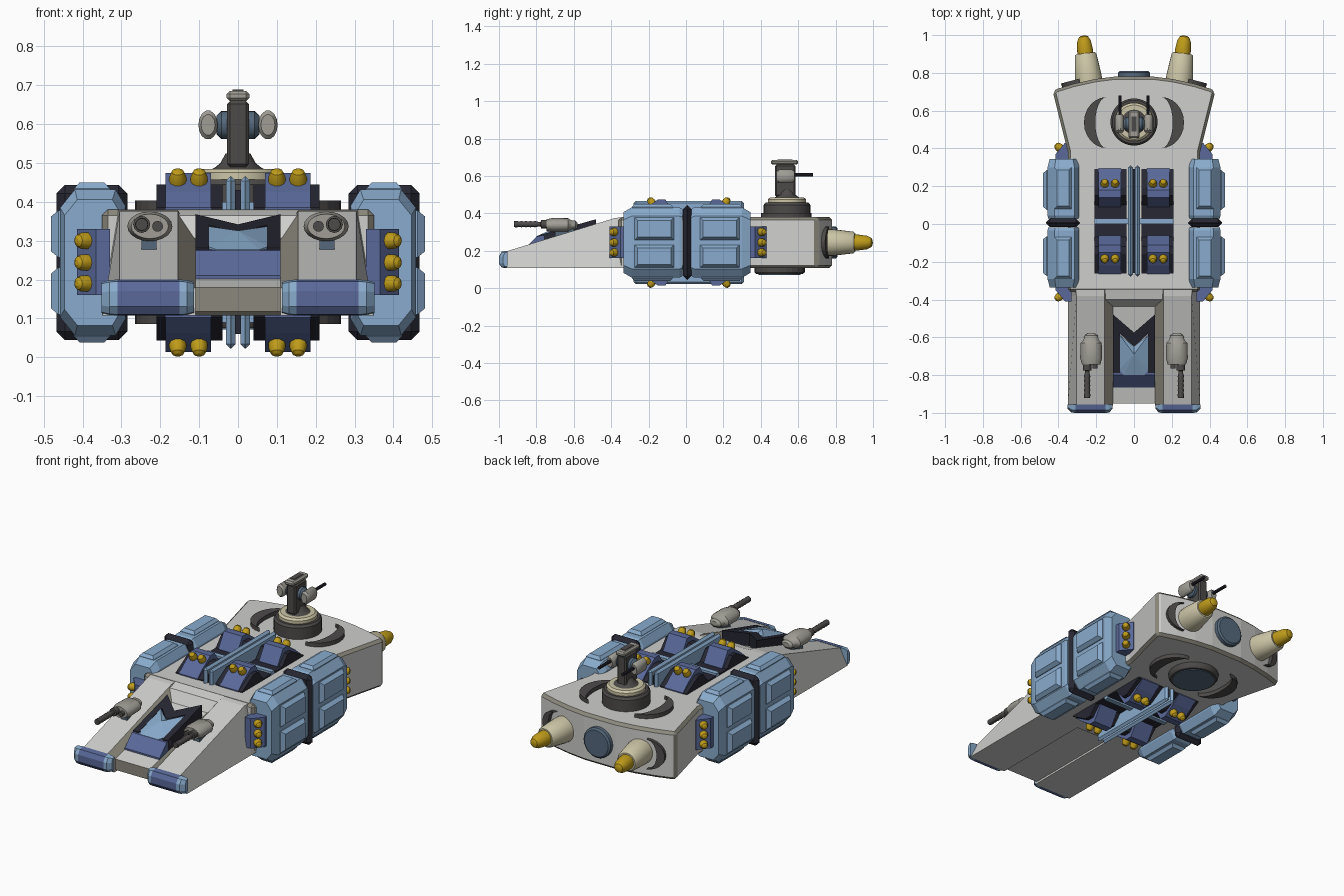
import bpy, bmesh
from math import sin, cos, pi, radians
from mathutils import Vector, Matrix

if "Cube" in bpy.data.objects:
    bpy.data.objects.remove(bpy.data.objects["Cube"])

COL = {"light_grey": (.62, .62, .61), "olive_grey": (.26, .25, .20), "light_blue": (.25, .41, .61),
       "dark_blue": (.10, .14, .32), "black": (.02, .02, .033), "dark_grey": (.075, .07, .068),
       "gold": (.52, .33, .01), "beige": (.60, .56, .38), "steel_blue": (.09, .14, .20),
       "gun_grey": (.35, .34, .30)}
MATS = {}
for k, c in COL.items():
    MATS[k] = bpy.data.materials.new(k)
    MATS[k].diffuse_color = (*c, 1)
CZ = .244  # height of the horizontal mirror plane


def loft(name, rings, mats, sym="", cy=.01, rule=None, smooth=False, poke=0):
    """Skin a list of equal-length 3D rings; sym lists the axes to mirror across."""
    mats = mats.split()
    bm = bmesh.new()
    flips = [(x, y, z) for x in ((0, 1) if "x" in sym else (0,))
             for y in ((0, 1) if "y" in sym else (0,)) for z in ((0, 1) if "z" in sym else (0,))]
    for fx, fy, fz in flips:
        vs = [[bm.verts.new((-p[0] if fx else p[0], 2 * cy - p[1] if fy else p[1],
                             2 * CZ - p[2] if fz else p[2])) for p in r] for r in rings]
        n = len(rings[0])
        for a, b in zip(vs, vs[1:]):
            for i in range(n):
                bm.faces.new((a[i], a[(i + 1) % n], b[(i + 1) % n], b[i]))
        bm.faces.new(vs[0])
        top = bm.faces.new(vs[-1])
        if poke:
            bmesh.ops.poke(bm, faces=[top], offset=0)
            bm.verts.ensure_lookup_table()
            bm.verts[-1].co.z += poke
    bmesh.ops.recalc_face_normals(bm, faces=bm.faces)
    if rule:
        for f in bm.faces:
            f.material_index = rule(f)
    me = bpy.data.meshes.new(name)
    bm.to_mesh(me)
    bm.free()
    ob = bpy.data.objects.new(name, me)
    bpy.context.collection.objects.link(ob)
    for m in mats:
        me.materials.append(MATS[m])
    if smooth:
        bpy.ops.object.select_all(action='DESELECT')
        ob.select_set(True)
        bpy.context.view_layer.objects.active = ob
        bpy.ops.object.shade_smooth_by_angle(angle=radians(35))
    return ob


def prism(name, pts, axis, a, b, mats, sym="", **kw):
    """Extrude a 2D profile along an axis (x: y,z points; y: x,z points; z: x,y points)."""
    put = {"x": lambda p, t: (t, *p), "y": lambda p, t: (p[0], t, p[1]), "z": lambda p, t: (*p, t)}[axis]
    return loft(name, [[put(p, t) for p in pts] for t in (a, b)], mats, sym, **kw)


def box(name, x, y, z, mats, sym="", bevel=0, **kw):
    ob = prism(name, [(x[0], y[0]), (x[1], y[0]), (x[1], y[1]), (x[0], y[1])], "z", z[0], z[1], mats, sym, **kw)
    if bevel:
        ob.modifiers.new("bevel", 'BEVEL').width = bevel
    return ob


def tube(name, p, d, prof, mats, sym="", n=20, squash=(1, 1), **kw):
    """Round part along direction d from p; prof is (distance, radius) pairs."""
    q = Vector(d).to_track_quat('Z', 'Y')
    rings = [[Vector(p) + q @ Vector((r * squash[0] * cos(2 * pi * i / n), r * squash[1] * sin(2 * pi * i / n), t))
              for i in range(n)] for t, r in prof]
    return loft(name, rings, mats, sym, smooth=True, **kw)


def crescent(h, w, w2, n=12):
    ang = [-pi / 2 + pi * i / n for i in range(n + 1)]
    return [(w * cos(a), h * sin(a)) for a in ang] + [(w2 * cos(a), h * sin(a)) for a in ang[-2:0:-1]]


# Main hull: waist, flared tail and curved stern, with coloured edge bevels
half = [(.35, -.36), (.35, .38), (.43, .70)] + [(x, .785 - .42 * x * x) for x in (.41, .32, .21, .1)]
hull = prism("main_hull", half + [(-x, y) for x, y in reversed(half)], "z", .107, .38, "light_grey olive_grey")
bv = hull.modifiers.new("bevel", 'BEVEL')
bv.width, bv.segments, bv.material = .015, 1, 1

# Sloped nose prongs with a trench between them
nose = [[(.11, y, .107), (.35, y, .107), (w, y, zt), (.155, y, zt), (.11, y, fl)]
        for y, w, zt, fl in ((-.96, .305, .197, .178), (-.38, .305, .375, .32), (-.33, .31, .38, .33))]
loft("nose_prong", nose, "light_grey olive_grey", "x",
     rule=lambda f: int(abs(f.calc_center_median().x) < .15 and f.normal.z > .1))
prism("trench_floor", [(-.95, .118), (-.95, .18), (-.36, .325), (-.36, .118)], "x", -.112, .112,
      "light_grey olive_grey", rule=lambda f: int(f.normal.y < -.9))
prism("trench_back", [(-.44, .30), (-.40, .365), (-.34, .38), (-.34, .30)], "x", -.155, .155, "light_grey")

# Rounded nose tips with lighter end caps
tip = [(-.955, .107), (-.985, .11), (-1, .13), (-1, .17), (-.985, .195), (-.955, .2)]
prism("nose_tip", tip, "x", .15, .31, "dark_blue", "x")
for x0, x1 in ((.31, .352), (.15, .113)):
    loft("nose_tip_cap", [[(x, -.955 + (y + .955) * s, .153 + (z - .153) * s2) for y, z in tip]
                          for x, s, s2 in ((x0, 1, 1), ((x0 + x1) / 2, .97, .97), (x1, .5, .85))], "light_blue", "x")

# Cockpit: front panel, dark frame and faceted canopy
prism("cockpit_panel", [(-.865, .18), (-.865, .21), (-.80, .275), (-.76, .28), (-.76, .18)], "x", -.11, .11, "dark_blue")


def sloped(pts, dz):
    return [(x, y, .275 + .28 * (y + .8) + dz) for x, y in pts]


frame = [(.11, -.48), (.11, -.79), (.075, -.79), (.075, -.58), (0, -.65)]
frame = frame + [(-x, y) for x, y in reversed(frame[:-1])] + [(0, -.575)]
loft("cockpit_frame", [sloped(frame, -.07), sloped(frame, .004)], "black")
glass = [(.055, -.80), (.078, -.77), (.078, -.585), (0, -.65), (-.078, -.585), (-.078, -.77), (-.055, -.80)]
loft("canopy", [sloped(glass, -.07), sloped(glass, .002)], "light_blue", poke=.018)

# Side pods wrapping the waist, four chamfered shells with raised panels
octo = [(.29, .39), (.315, .432), (.42, .432), (.458, .385), (.458, .103), (.42, .056), (.315, .056), (.29, .098)]
loft("side_pod", [[(.375 + (x - .375) * s, y, CZ + (z - CZ) * s) for x, z in octo]
                  for y, s in ((.028, .95), (.045, 1), (.30, 1), (.345, .86))], "light_blue", "xy", cy=.005)


def rect(y0, y1, a, b):
    return [(y0, a), (y1, a), (y1, b), (y0, b)]


loft("pod_side_panel", [[(x, *p) for p in rect(.075 + i, .285 - i, .257 + i, .378 - i)]
                        for x, i in ((.45, 0), (.462, 0), (.482, .016))], "light_blue", "xyz", cy=.005)
loft("pod_top_panel", [[(p[1], p[0], z) for p in rect(.08 + i, .30 - i, .33 + i, .422 - i)]
                       for z, i in ((.42, 0), (.434, 0), (.45, .014))], "light_blue", "xyz", cy=.005)
box("pod_belt", (.285, .467), (-.017, .029), (.044, .444), "black", "x", bevel=.022)

# Corner stud plates between pods and hull
prism("stud_plate", [(.33, .33), (.415, .33), (.415, .37), (.365, .43), (.33, .43)], "z", .16, .33, "dark_blue", "xy")
stud = [(-.01, .022), (.012, .022), (.028, .016), (.034, .007)]
for z in (.19, .244, .30):
    tube("side_stud", (.39, .40, z), (.75, .65, 0), stud, "gold", "xy", n=10)

# Engine blocks on the top and underside, mirrored in all directions
prism("block_housing", [(.02, .36), (.02, .388), (.10, .388), (.15, .445), (.19, .445), (.292, .385), (.292, .36)],
      "x", .04, .21, "black", "xyz", cy=.015)
prism("engine_block", [(.09, .37), (.09, .392), (.14, .474), (.18, .474), (.25, .425), (.295, .386), (.295, .37)],
      "x", .07, .187, "dark_blue", "xyz", cy=.015)
for x in (.10, .155):
    tube("block_stud", (x, .21, .454), (0, .55, .83), stud, "gold", "xyz", n=10, cy=.015)

# Central spine plates and cross bar
box("spine_plate", (.006, .031), (-.28, .31), (.022, .466), "light_blue", "x", bevel=.012)
box("spine_core", (-.006, .006), (-.26, .29), (.06, .43), "black")
box("cross_bar", (-.21, .21), (0, .028), (.09, .40), "light_blue")

# Turret base rings and crescent plates above and below the tail
tube("turret_base", (0, .54, .37), (0, 0, 1), [(0, .125), (.075, .125), (.088, .115)], "dark_grey", n=32)
tube("turret_ring", (0, .54, .45), (0, 0, 1), [(0, .102), (.025, .102), (.035, .09)], "beige", n=32)
tube("turret_flare", (0, .54, .48), (0, 0, 1), [(0, .075), (.008, .06), (.02, .045), (.045, .032)], "dark_grey", n=24)
tube("belly_ring", (0, .50, .12), (0, 0, -1), [(0, .135), (.03, .135), (.045, .125)], "dark_grey", n=32)
tube("belly_disc", (0, .50, .08), (0, 0, -1), [(0, .112), (.009, .112)], "steel_blue", n=32)
for y, a, b in ((.537, .37, .403), (.50, .12, .085)):
    prism("crescent_plate", [(.145 + u, y + v) for u, v in crescent(.135, .12, .06)], "z", a, b, "dark_grey", "x")

# Turret post with rear-facing twin guns
box("turret_post", (-.028, .028), (.475, .585), (.49, .66), "dark_grey", bevel=.008)
box("post_cap", (-.029, .029), (.455, .60), (.66, .686), "gun_grey", bevel=.008)
box("post_cap_slot", (-.014, .014), (.49, .57), (.68, .689), "dark_grey")
tube("turret_axle", (-.055, .53, .598), (1, 0, 0), [(0, .024), (.012, .036), (.098, .036), (.11, .024)], "steel_blue")
tube("turret_gun", (.077, .485, .598), (0, 1, 0), [(0, .018), (.01, .025), (.08, .025), (.095, .018)], "gun_grey", "x",
     n=14, squash=(1, 1.5))
tube("turret_barrel", (.074, .57, .606), (0, 1, 0), [(0, .009), (.11, .009)], "black", "x", n=10)

# Nose guns
tube("nose_gun", (.227, -.58, .337), (0, -1, 0), [(0, .02), (.01, .035), (.035, .04), (.05, .056), (.13, .058), (.165, .048)],
     "gun_grey", "x", squash=(1, .66))
tube("nose_gun_barrel", (.248, -.73, .342), (0, -1, 0),
     [(0, .022), (.045, .022), (.047, .012), (.06, .012)]
     + [(.065 + .012 * i, .017 if i % 2 else .014) for i in range(10)] + [(.19, .016)], "dark_grey", "x", n=12)
tube("nose_gun_sight", (.207, -.73, .337), (0, -1, 0), [(0, .014), (.035, .014)], "dark_grey", "x", n=12)
box("nose_gun_mount", (.21, .248), (-.70, -.60), (.26, .32), "steel_blue", "x")

# Stern thrusters, crescents and hatch disc
d = Vector((.12, 1, 0)).normalized()
p = Vector((.237, .735, CZ))
tube("thruster", p, d, [(0, .072), (.05, .071), (.16, .058), (.17, .05)], "beige", "x", n=24)
tube("thruster_tip", p, d, [(.16, .042), (.19, .042), (.235, .036), (.258, .024), (.264, .012)], "gold", "x", n=20)
t, nrm = Vector((.95, -.25, 0)).normalized(), Vector((.25, .95, 0)).normalized()
c = Vector((.285, .752, CZ))
loft("stern_crescent", [[c + t * u + Vector((0, 0, v)) + nrm * o for u, v in crescent(.085, .10, .055)]
                        for o in (-.03, .018)], "dark_grey", "x")
tube("stern_disc", (0, .76, CZ), (0, 1, 0), [(0, .085), (.042, .085), (.05, .075)], "steel_blue", n=28)

for m in bpy.data.materials:
    if m.users and not m.is_grease_pencil:
        m.use_nodes = True
        m.node_tree.nodes["Principled BSDF"].inputs["Base Color"].default_value = m.diffuse_color
